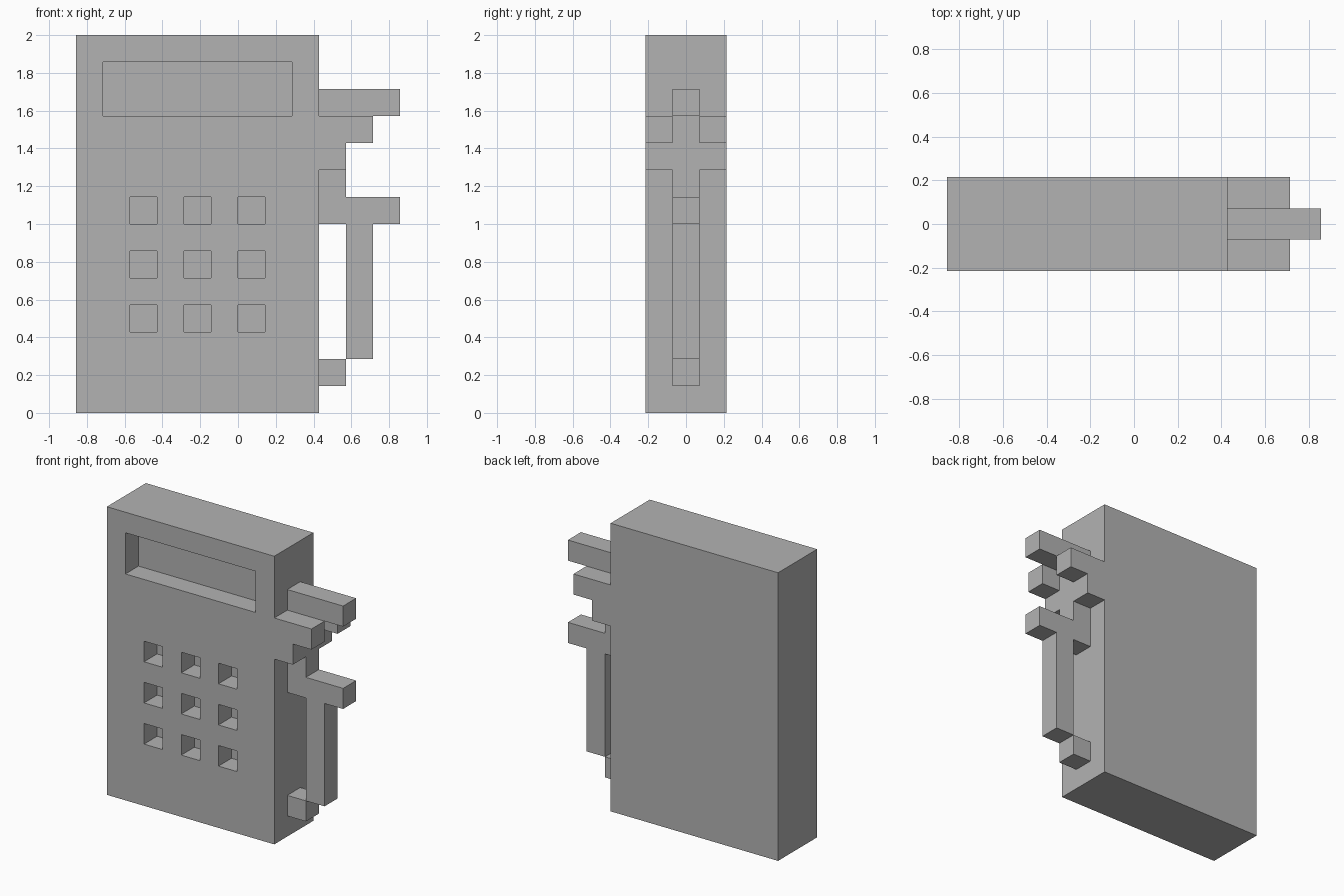
import bpy
import bmesh

U = 1 / 7                      # one block of the model
BODY_W, BODY_D, BODY_H = 9, 3, 14
LEFT, FRONT = -6, -1.5         # body corner, in blocks
SIDE = LEFT + BODY_W           # body face that carries the nozzle

default = bpy.data.objects.get("Cube")
if default:
    bpy.data.objects.remove(default, do_unlink=True)

grey = bpy.data.materials.new("plain grey")
grey.use_nodes = True
colour = (0.45, 0.45, 0.45, 1)
grey.diffuse_color = colour
grey.node_tree.nodes["Principled BSDF"].inputs["Base Color"].default_value = colour


def add_profile(bm, points, y0, y1):
    """Extrude an x-z outline, given in blocks, from y0 to y1."""
    face = bm.faces.new([bm.verts.new((x * U, y0 * U, z * U)) for x, z in points])
    result = bmesh.ops.extrude_face_region(bm, geom=[face], use_keep_orig=True)
    moved = [v for v in result["geom"] if isinstance(v, bmesh.types.BMVert)]
    bmesh.ops.translate(bm, verts=moved, vec=(0, (y1 - y0) * U, 0))


def box(x, z, w, h):
    return [(x, z), (x + w, z), (x + w, z + h), (x, z + h)]


def make_part(name, outlines, y0, y1):
    bm = bmesh.new()
    for points in outlines:
        add_profile(bm, points, y0, y1)
    bmesh.ops.recalc_face_normals(bm, faces=bm.faces[:])
    mesh = bpy.data.meshes.new(name)
    bm.to_mesh(mesh)
    bm.free()
    mesh.materials.append(grey)
    obj = bpy.data.objects.new(name, mesh)
    bpy.context.collection.objects.link(obj)
    return obj


def beside(points):
    """Shift an outline so that x = 0 lies on the body's side."""
    return [(x + SIDE, z) for x, z in points]


# Pump body with a sunken display and a keypad of square holes
body = make_part("pump_body", [box(LEFT, 0, BODY_W, BODY_H)], FRONT, FRONT + BODY_D)
recesses = [box(LEFT + 1, 11, 7, 2)]
recesses += [box(x, z, 1, 1) for x in (-4, -2, 0) for z in (3, 5, 7)]
cutter = make_part("recess_cutter", recesses, FRONT - 1, FRONT + 1)
cutter.hide_render = True

cut = body.modifiers.new("recesses", 'BOOLEAN')
cut.operation = 'DIFFERENCE'
cut.solver = 'EXACT'
cut.object = cutter
bpy.context.view_layer.objects.active = body
bpy.ops.object.modifier_apply(modifier=cut.name)
bpy.data.objects.remove(cutter, do_unlink=True)

# Nozzle with spout, grip and hanging hose
nozzle = [(0, 12), (3, 12), (3, 11), (1, 11), (1, 8), (3, 8),
          (3, 7), (2, 7), (2, 2), (1, 2), (1, 7), (0, 7)]
make_part("nozzle_and_hose", [beside(nozzle)], -0.5, 0.5)

# Stepped holder prongs on both sides of the nozzle
prong = [(0, 11), (2, 11), (2, 10), (1, 10), (1, 9), (0, 9)]
for name, y in (("front_holder_prong", FRONT), ("back_holder_prong", 0.5)):
    make_part(name, [beside(prong)], y, y + 1)

# Hose socket near the base
make_part("hose_socket", [beside(box(0, 1, 1, 1))], -0.5, 0.5)
